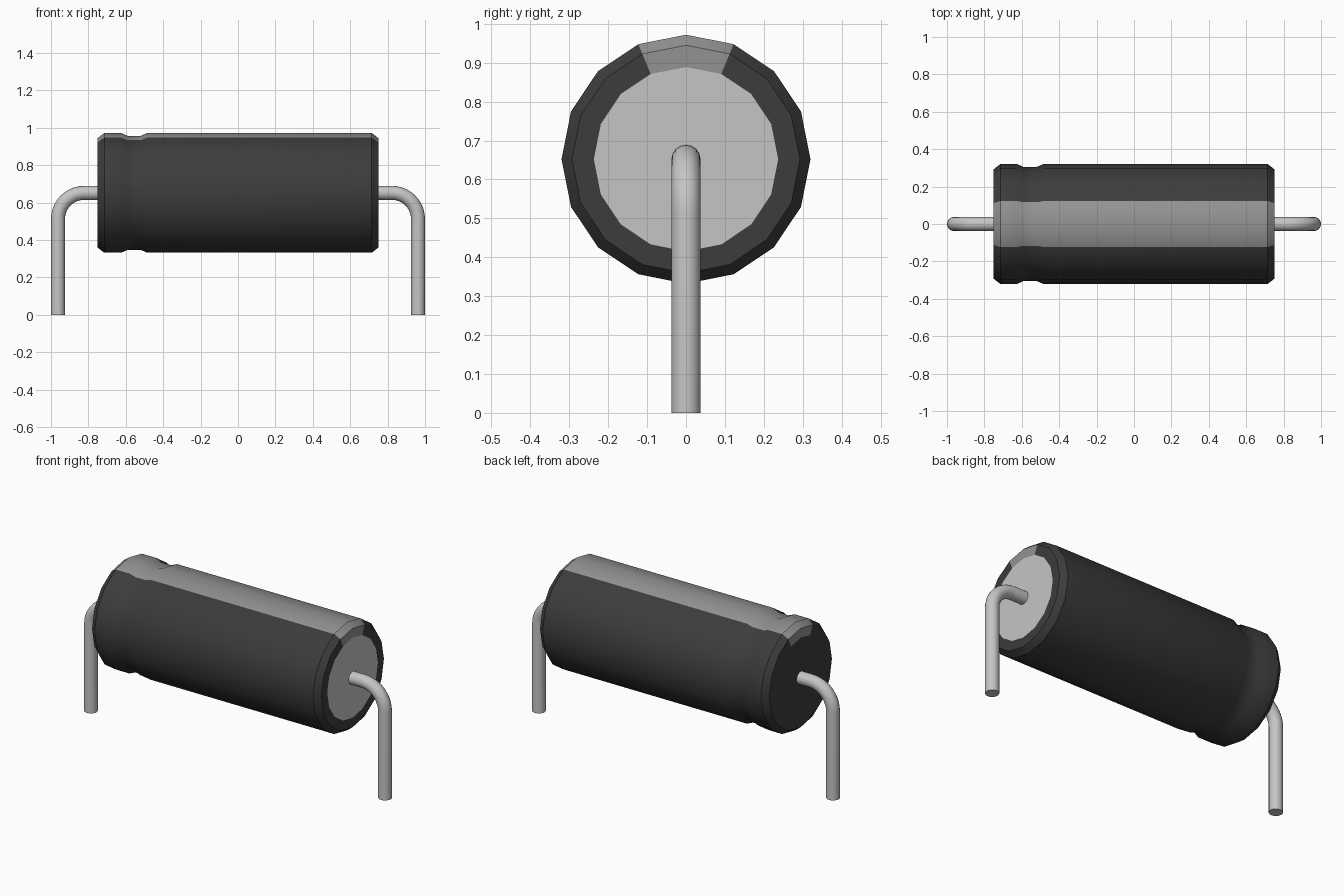
import bpy, bmesh, math

cube = bpy.data.objects.get("Cube")
if cube:
    bpy.data.objects.remove(cube, do_unlink=True)


def material(name, value):
    m = bpy.data.materials.new(name)
    m.use_nodes = True
    color = (value, value, value, 1)
    m.diffuse_color = color
    m.node_tree.nodes["Principled BSDF"].inputs["Base Color"].default_value = color
    return m


dark = material("dark sleeve", 0.045)
stripe = material("grey stripe", 0.29)
metal = material("light metal", 0.56)

AXIS_Z = 0.652      # height of the body axis
SIDES = 16


def smooth(obj):
    bpy.ops.object.select_all(action='DESELECT')
    obj.select_set(True)
    bpy.context.view_layer.objects.active = obj
    bpy.ops.object.shade_smooth_by_angle(angle=math.radians(30))


# Body: profile of (x, radius) turned around the x axis, with a crimped groove
profile = [(-0.75, 0.237), (-0.75, 0.293), (-0.715, 0.32), (-0.625, 0.32),
           (-0.59, 0.305), (-0.52, 0.305), (-0.485, 0.32), (0.715, 0.32),
           (0.75, 0.293), (0.75, 0.237)]
bm = bmesh.new()
rings = []
for x, r in profile:
    angles = [2 * math.pi * i / SIDES for i in range(SIDES)]
    rings.append([bm.verts.new((x, r * math.sin(a), AXIS_Z + r * math.cos(a)))
                  for a in angles])
for a, b in zip(rings, rings[1:]):
    for i in range(SIDES):
        j = (i + 1) % SIDES
        face = bm.faces.new((a[i], a[j], b[j], b[i]))
        # The two topmost segments carry the stripe
        face.material_index = 1 if i in (0, SIDES - 1) else 0
bm.faces.new(rings[0])
bm.faces.new(rings[-1]).material_index = 2      # bare metal end
bmesh.ops.recalc_face_normals(bm, faces=bm.faces)
mesh = bpy.data.meshes.new("capacitor_body")
bm.to_mesh(mesh)
bm.free()
for m in (dark, stripe, metal):
    mesh.materials.append(m)
body = bpy.data.objects.new("capacitor_body", mesh)
bpy.context.collection.objects.link(body)
smooth(body)

# Wire leads: round wire bent down through a quarter circle at each end
WIRE_R, BEND_R, STEPS = 0.0375, 0.14, 10
LEG_X = 1 - WIRE_R
for side, name in ((1, "left_lead"), (-1, "right_lead")):
    path = [(0.74, AXIS_Z)]
    for k in range(STEPS + 1):
        t = math.pi / 2 * k / STEPS
        path.append((LEG_X - BEND_R + BEND_R * math.sin(t),
                     AXIS_Z - BEND_R + BEND_R * math.cos(t)))
    path.append((LEG_X, 0))
    curve = bpy.data.curves.new(name, 'CURVE')
    curve.dimensions = '3D'
    curve.bevel_depth = WIRE_R
    curve.bevel_resolution = 6
    curve.use_fill_caps = True
    spline = curve.splines.new('POLY')
    spline.points.add(len(path) - 1)
    for point, (x, z) in zip(spline.points, path):
        point.co = (side * x, 0, z, 1)
    curve.materials.append(metal)
    lead = bpy.data.objects.new(name, curve)
    bpy.context.collection.objects.link(lead)
    bpy.ops.object.select_all(action='DESELECT')
    lead.select_set(True)
    bpy.context.view_layer.objects.active = lead
    bpy.ops.object.convert(target='MESH')
    smooth(bpy.context.view_layer.objects.active)
